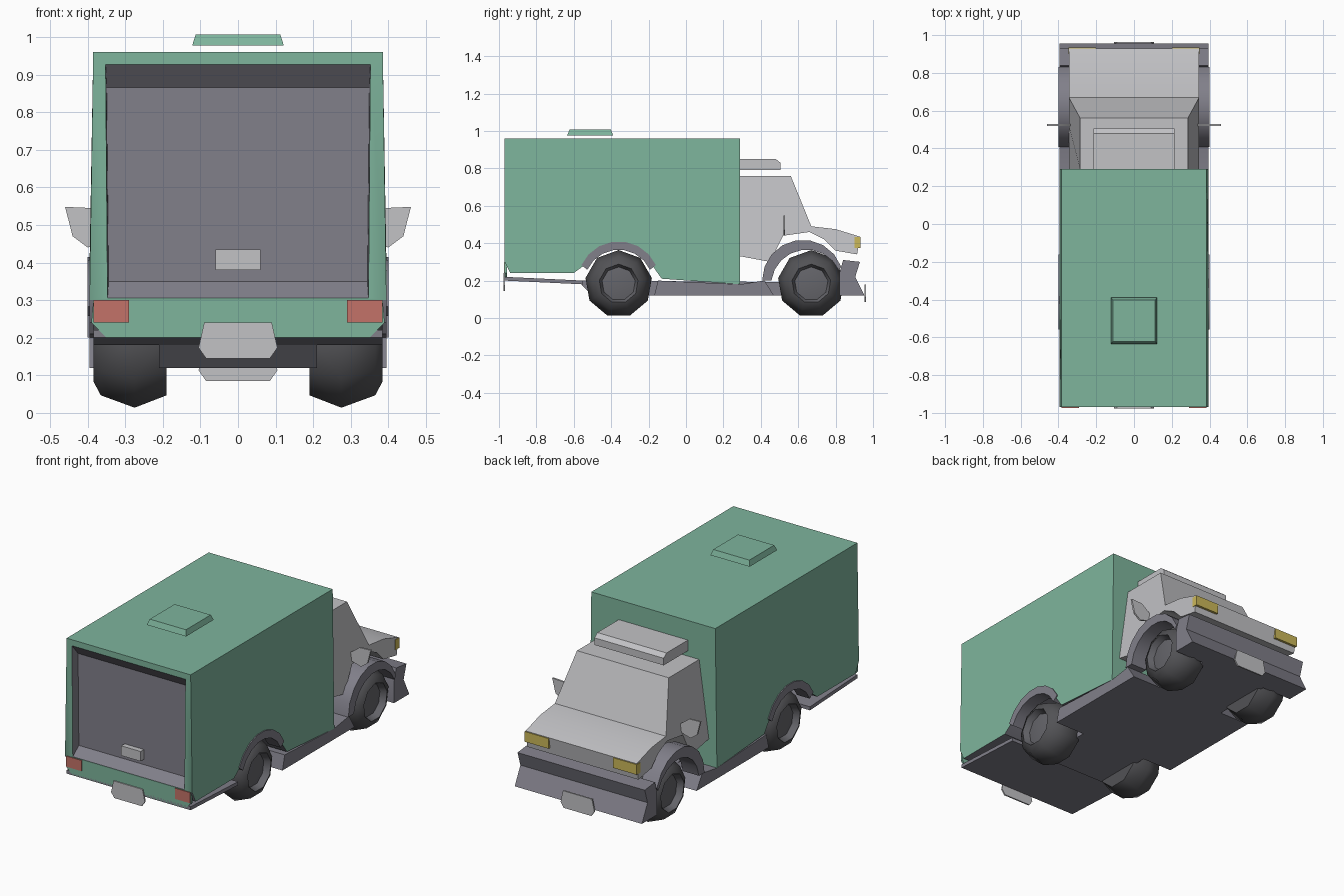
import bpy, bmesh, math
from mathutils import Vector

cube = bpy.data.objects.get("Cube")
if cube:
    bpy.data.objects.remove(cube, do_unlink=True)


def material(name, rgb):
    m = bpy.data.materials.new(name)
    m.use_nodes = True
    m.diffuse_color = (*rgb, 1)
    m.node_tree.nodes["Principled BSDF"].inputs["Base Color"].default_value = (*rgb, 1)
    return m


GREEN = material("body green", (0.21, 0.46, 0.335))
LIGHT = material("cab light grey", (0.54, 0.54, 0.56))
GREY = material("chassis grey", (0.22, 0.215, 0.255))
TYRE = material("tyre dark grey", (0.085, 0.085, 0.092))
RIM = material("rim grey", (0.13, 0.13, 0.145))
RED = material("tail light red", (0.55, 0.17, 0.14))
YELLOW = material("headlight yellow", (0.6, 0.48, 0.1))


def finish(name, bm, mats, angle=35):
    bmesh.ops.recalc_face_normals(bm, faces=bm.faces)
    mesh = bpy.data.meshes.new(name)
    bm.to_mesh(mesh)
    bm.free()
    for m in mats:
        mesh.materials.append(m)
    ob = bpy.data.objects.new(name, mesh)
    bpy.context.scene.collection.objects.link(ob)
    bpy.ops.object.select_all(action='DESELECT')
    ob.select_set(True)
    bpy.context.view_layer.objects.active = ob
    bpy.ops.object.shade_smooth_by_angle(angle=math.radians(angle))
    return ob


def prism_mesh(profile, a, b, axis):
    """Extrude a closed profile along x (points are y, z) or y (points are x, z)."""
    bm = bmesh.new()
    place = (lambda p, t: (t, p[0], p[1])) if axis == 'x' else (lambda p, t: (p[0], t, p[1]))
    ends = [[bm.verts.new(place(p, t)) for p in profile] for t in (a, b)]
    bm.faces.new(ends[0])
    bm.faces.new(ends[1][::-1])
    for i in range(len(profile)):
        j = (i + 1) % len(profile)
        bm.faces.new((ends[0][i], ends[0][j], ends[1][j], ends[1][i]))
    return bm


def prism(name, profile, a, b, mat, axis='x'):
    return finish(name, prism_mesh(profile, a, b, axis), [mat])


def box(name, x, y, z, mat):
    return prism(name, [(y[0], z[0]), (y[1], z[0]), (y[1], z[1]), (y[0], z[1])], *x, mat)


def arc(cy, cz, r, steps=7, start=0, end=180):
    angles = [math.radians(start + (end - start) * i / steps) for i in range(steps + 1)]
    return [(cy + r * math.cos(a), cz + r * math.sin(a)) for a in angles]


REAR, AXLE_BACK, AXLE_FRONT = -0.97, -0.36, 0.67

# Cargo box with wheel notches and a recessed rear door
notch = arc(AXLE_BACK, 0.19, 0.2, 6, 150, 30)
profile = [(REAR, 0.30), (-0.94, 0.24), (-0.6, 0.24), *notch, (-0.13, 0.21),
           (0.29, 0.18), (0.29, 0.96), (REAR, 0.96)]
bm = prism_mesh(profile, -0.395, 0.395, 'x')
for v in bm.verts:
    if v.co.z > 0.9:
        v.co.x *= 0.975
bmesh.ops.recalc_face_normals(bm, faces=bm.faces)
door = min(bm.faces, key=lambda f: f.calc_center_median().y)
bmesh.ops.inset_individual(bm, faces=[door], thickness=0.047)
for v in door.verts:
    if v.co.z < 0.5:
        v.co = Vector((v.co.x * 0.96, REAR, 0.305))
reveal = bmesh.ops.inset_individual(bm, faces=[door], thickness=0.004)["faces"]
for v in door.verts:
    v.co.y = -0.92
    v.co.z = 0.865 if v.co.z > 0.5 else 0.35
for f in bm.faces:
    f.normal_update()
    if f in reveal or f == door or f.normal.z < -0.3:
        f.material_index = 1
finish("cargo_box", bm, [GREEN, GREY])
box("door_handle", (-0.06, 0.06), (-0.95, -0.915), (0.38, 0.435), LIGHT)

# Roof hatch
bm = prism_mesh([(-0.635, 0.977), (-0.39, 0.977), (-0.402, 1.007), (-0.622, 1.007)],
                -0.122, 0.122, 'x')
for v in bm.verts:
    if v.co.z > 1:
        v.co.x *= 0.92
finish("roof_hatch", bm, [GREEN])

# Rear sill, lights and plates
prism("rear_sill", [(-0.385, 0.30), (0.385, 0.30), (0.39, 0.24), (0.35, 0.2),
                    (-0.35, 0.2), (-0.39, 0.24)], REAR, REAR + 0.012, GREEN, 'y')
prism("rear_floor", [(REAR, 0.22), (REAR, 0.2), (-0.55, 0.18), (-0.55, 0.2)],
      -0.385, 0.385, GREY)


def plate_outline(low, high):
    mid = low + (high - low) * 0.3
    return [(-0.09, high), (0.09, high), (0.105, mid), (0.085, low), (-0.085, low), (-0.105, mid)]


prism("rear_plate", plate_outline(0.145, 0.24), REAR - 0.006, REAR + 0.002, LIGHT, 'y')
prism("front_plate", plate_outline(0.085, 0.18), 0.955, 0.963, LIGHT, 'y')

# Cab: a wedge profile narrowing towards the roof
cab = [(0.29, 0.33), (0.29, 0.76), (0.56, 0.76), (0.67, 0.49), (0.80, 0.475), (0.93, 0.435),
       (0.915, 0.34), (0.80, 0.36), (0.74, 0.42), (0.66, 0.46), (0.52, 0.44), (0.45, 0.30)]
bm = prism_mesh(cab, -1, 1, 'x')
for v in bm.verts:
    v.co.x *= 0.285 if v.co.z > 0.7 else 0.345
finish("cab", bm, [LIGHT])
prism("roof_fairing", [(0.29, 0.79), (0.29, 0.85), (0.48, 0.85), (0.505, 0.83), (0.505, 0.79)],
      -0.215, 0.215, LIGHT)

# Chassis: wide between the axles, narrow between the wheels
prism("chassis_middle", [(-0.17, 0.12), (0.47, 0.12), (0.42, 0.2), (0.29, 0.18), (-0.15, 0.2)],
      -0.395, 0.395, GREY)
prism("chassis_spine", [(-0.56, 0.18), (-0.5, 0.12), (0.85, 0.12), (0.85, 0.19), (-0.56, 0.2)],
      -0.21, 0.21, GREY)
prism("front_bumper", [(0.82, 0.12), (0.955, 0.12), (0.905, 0.22), (0.93, 0.30),
                       (0.84, 0.31), (0.82, 0.24)], -0.395, 0.395, GREY)


def wheel(name, side, y):
    """Turn a tyre section about the axle, with a dished rim on the outside."""
    section = [(0.19, 0), (0.19, 0.145), (0.275, 0.18), (0.365, 0.145), (0.385, 0.105),
               (0.35, 0.09), (0.365, 0)]
    bm = bmesh.new()
    verts = [bm.verts.new((side * x, y, 0.183 + r)) for x, r in section]
    edges = [bm.edges.new(pair) for pair in zip(verts, verts[1:])]
    bmesh.ops.spin(bm, geom=verts + edges, cent=(0, y, 0.183), axis=(1, 0, 0),
                   angle=math.tau, steps=9, use_merge=False)
    bmesh.ops.remove_doubles(bm, verts=bm.verts, dist=0.001)
    for f in bm.faces:
        c = f.calc_center_median()
        if abs(c.x) > 0.34 and math.hypot(c.y - y, c.z - 0.183) < 0.098:
            f.material_index = 1
    finish(name, bm, [TYRE, RIM], 45)


# Paired parts on both sides
for side, label in ((1, "left"), (-1, "right")):
    wheel(f"front_wheel_{label}", side, AXLE_FRONT)
    wheel(f"rear_wheel_{label}", side, AXLE_BACK)
    prism(f"rear_arch_{label}",
          arc(AXLE_BACK, 0.19, 0.22, 7, 25, 155) + arc(AXLE_BACK, 0.18, 0.185, 7, 155, 25),
          side * 0.32, side * 0.4, GREY)
    prism(f"front_arch_{label}",
          arc(0.625, 0.2, 0.218, 8, 20, 180) + arc(0.645, 0.175, 0.19, 8, 172, 25),
          side * 0.30, side * 0.4, GREY)
    box(f"tail_light_{label}", sorted((side * 0.29, side * 0.385)), (REAR - 0.004, REAR + 0.004),
        (0.24, 0.30), RED)
    box(f"headlight_{label}", sorted((side * 0.2, side * 0.348)), (0.9, 0.934), (0.375, 0.432),
        YELLOW)
    prism(f"mirror_{label}", [(side * 0.33, 0.5), (side * 0.39, 0.545), (side * 0.46, 0.548),
                              (side * 0.44, 0.47), (side * 0.4, 0.44), (side * 0.33, 0.46)],
          0.52, 0.53, LIGHT, 'y')
